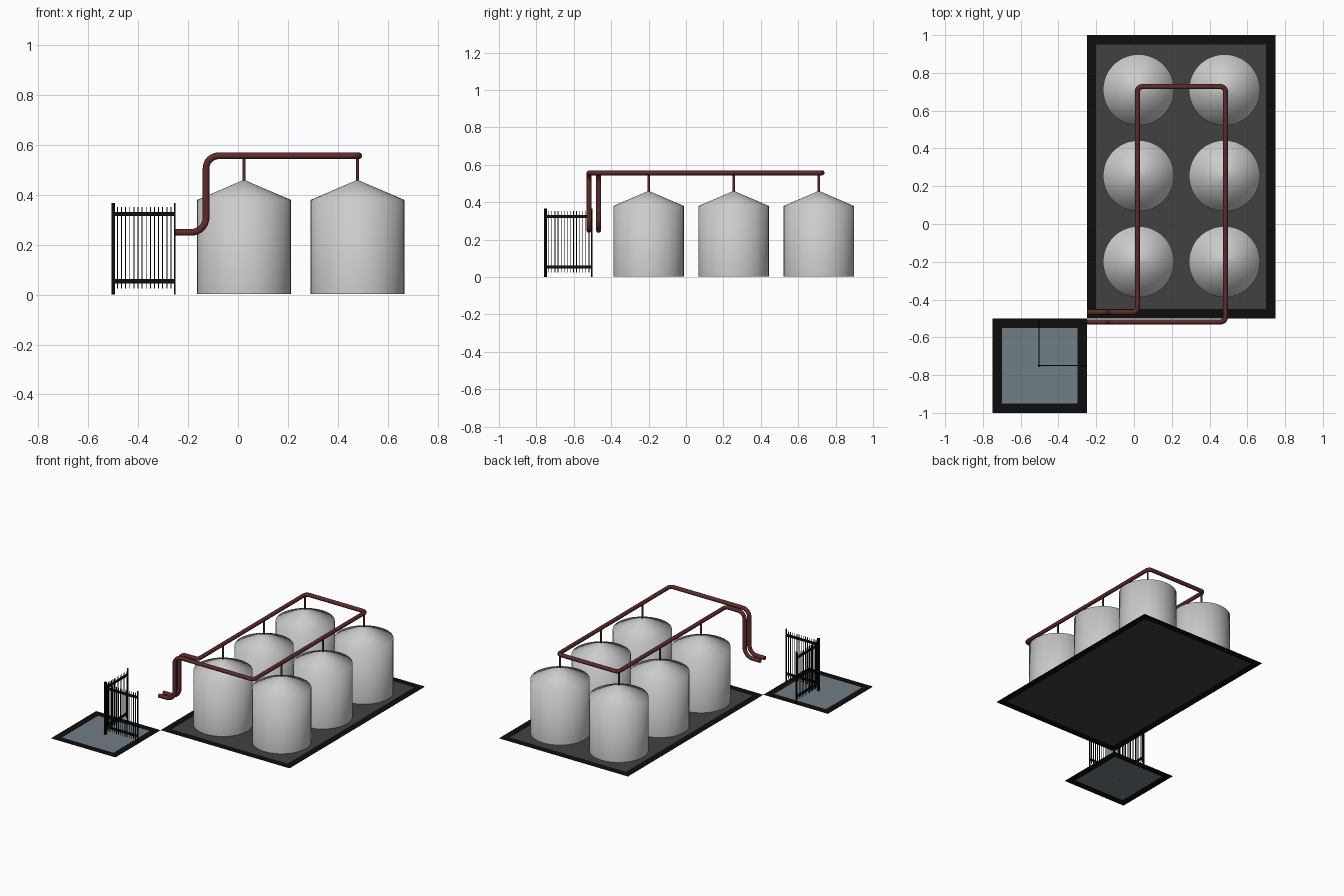
import bpy, bmesh, math
from mathutils import Vector

if "Cube" in bpy.data.objects:
    bpy.data.objects.remove(bpy.data.objects["Cube"])


def mat(name, r, g, b):
    m = bpy.data.materials.new(name)
    m.diffuse_color = (r, g, b, 1)
    m.use_nodes = True
    m.node_tree.nodes["Principled BSDF"].inputs["Base Color"].default_value = m.diffuse_color
    return m


BLACK = mat("black_trim", 0.004, 0.004, 0.004)
ASPHALT = mat("dark_grey_floor", 0.053, 0.053, 0.053)
SLATE = mat("blue_grey_floor", 0.165, 0.205, 0.24)
STEEL = mat("light_grey_steel", 0.6, 0.6, 0.6)
RUST = mat("dark_red_pipe", 0.11, 0.024, 0.024)


def finish(bm, name, *mats):
    me = bpy.data.meshes.new(name)
    for m in mats:
        me.materials.append(m)
    bm.to_mesh(me)
    bm.free()
    ob = bpy.data.objects.new(name, me)
    bpy.context.collection.objects.link(ob)
    return ob


def smooth(ob, angle=30):
    bpy.ops.object.select_all(action='DESELECT')
    ob.select_set(True)
    bpy.context.view_layer.objects.active = ob
    bpy.ops.object.shade_smooth_by_angle(angle=math.radians(angle))


# Flat pads with an inset floor and black border
def pad(name, x0, y0, x1, y1, floor):
    bm = bmesh.new()
    f = bm.faces.new([bm.verts.new((x, y, 0)) for x, y in
                      ((x0, y0), (x1, y0), (x1, y1), (x0, y1))])
    bm.normal_update()
    bmesh.ops.inset_region(bm, faces=[f], thickness=0.05, use_boundary=True,
                           use_even_offset=True)
    cx, cy = (x0 + x1) / 2, (y0 + y1) / 2
    for g in bm.faces:
        c = g.calc_center_median()
        g.material_index = int(max(abs(c.x - cx), abs(c.y - cy)) > 0.1)
    finish(bm, name, floor, BLACK)


pad("tank_yard_pad", -0.25, -0.5, 0.75, 1.0, ASPHALT)
pad("gate_pad", -0.75, -1.0, -0.25, -0.5, SLATE)


# Tanks: lathed wall with a conical roof
def lathe(name, profile, x, y, material, n=48):
    bm = bmesh.new()
    rings = [[bm.verts.new((x + r * math.cos(2 * math.pi * i / n),
                            y + r * math.sin(2 * math.pi * i / n), z))
              for i in range(n)] for r, z in profile]
    for a, b in zip(rings, rings[1:]):
        for i in range(n):
            j = (i + 1) % n
            bm.faces.new((a[i], a[j], b[j], b[i]))
    bm.faces.new(rings[0][::-1])
    bm.faces.new(rings[-1])
    smooth(finish(bm, name, material), 75)


for x in (0.024, 0.479):
    for k, y in enumerate((-0.2, 0.255, 0.71)):
        side = "left" if x < 0.2 else "right"
        lathe(f"{side}_tank_{k}", [(0.188, 0.002), (0.188, 0.38), (0.002, 0.46)], x, y, STEEL)
        lathe(f"{side}_riser_{k}", [(0.0065, 0.45), (0.0065, 0.557)], x, y, RUST, 12)


# Main pipe: swept circle along a path with rounded corners
def rounded(points):
    out = [Vector(points[0][0])]
    for (p, _), (q, r), (s, _) in zip(points, points[1:], points[2:]):
        q = Vector(q)
        u, v = (Vector(p) - q).normalized(), (Vector(s) - q).normalized()
        c = q + (u + v) * r
        for i in range(9):
            t = i / 8 * math.pi / 2
            out.append(c - v * r * math.cos(t) - u * r * math.sin(t))
    return out + [Vector(points[-1][0])]


T, L, A, B = 0.557, 0.25, -0.467, -0.518
path = rounded([((-0.25, A, L), 0), ((-0.128, A, L), 0.06), ((-0.128, A, T), 0.05),
                ((0.018, A, T), 0.025), ((0.018, 0.727, T), 0.025),
                ((0.484, 0.727, T), 0.025), ((0.484, B, T), 0.025),
                ((-0.128, B, T), 0.05), ((-0.128, B, L), 0.06), ((-0.25, B, L), 0)])
cu = bpy.data.curves.new("pipe_path", 'CURVE')
cu.dimensions = '3D'
cu.bevel_depth = 0.0135
cu.bevel_resolution = 4
cu.use_fill_caps = True
sp = cu.splines.new('POLY')
sp.points.add(len(path) - 1)
for pt, co in zip(sp.points, path):
    pt.co = (*co, 1)
cu.materials.append(RUST)
pipe = bpy.data.objects.new("main_pipe", cu)
bpy.context.collection.objects.link(pipe)
bpy.ops.object.select_all(action='DESELECT')
pipe.select_set(True)
bpy.context.view_layer.objects.active = pipe
bpy.ops.object.convert(target='MESH')
smooth(bpy.context.view_layer.objects.active, 40)


# Fence: two panels of posts, rails and thin bars meeting at a corner
def box(bm, lo, hi):
    vs = bmesh.ops.create_cube(bm, size=1)["verts"]
    for v in vs:
        v.co = [lo[i] + (v.co[i] + 0.5) * (hi[i] - lo[i]) for i in range(3)]


def fence(name, along_x):
    bm = bmesh.new()

    def bar(a0, a1, half, z0, z1):
        if along_x:
            box(bm, (-0.508 + a0, -0.75 - half, z0), (-0.508 + a1, -0.75 + half, z1))
        else:
            box(bm, (-0.503 - half, -0.758 + a0, z0), (-0.503 + half, -0.758 + a1, z1))
    bar(0, 0.014, 0.004, 0, 0.367)
    bar(0.251, 0.258, 0.004, 0, 0.367)
    for z in (0.045, 0.315):
        bar(0, 0.258, 0.003, z, z + 0.017)
    for i in range(1, 15):
        a = 0.008 + i * 0.0165
        bar(a - 0.0018, a + 0.0018, 0.002, 0.025, 0.352)
    finish(bm, name, BLACK)


fence("front_fence", True)
fence("side_fence", False)
